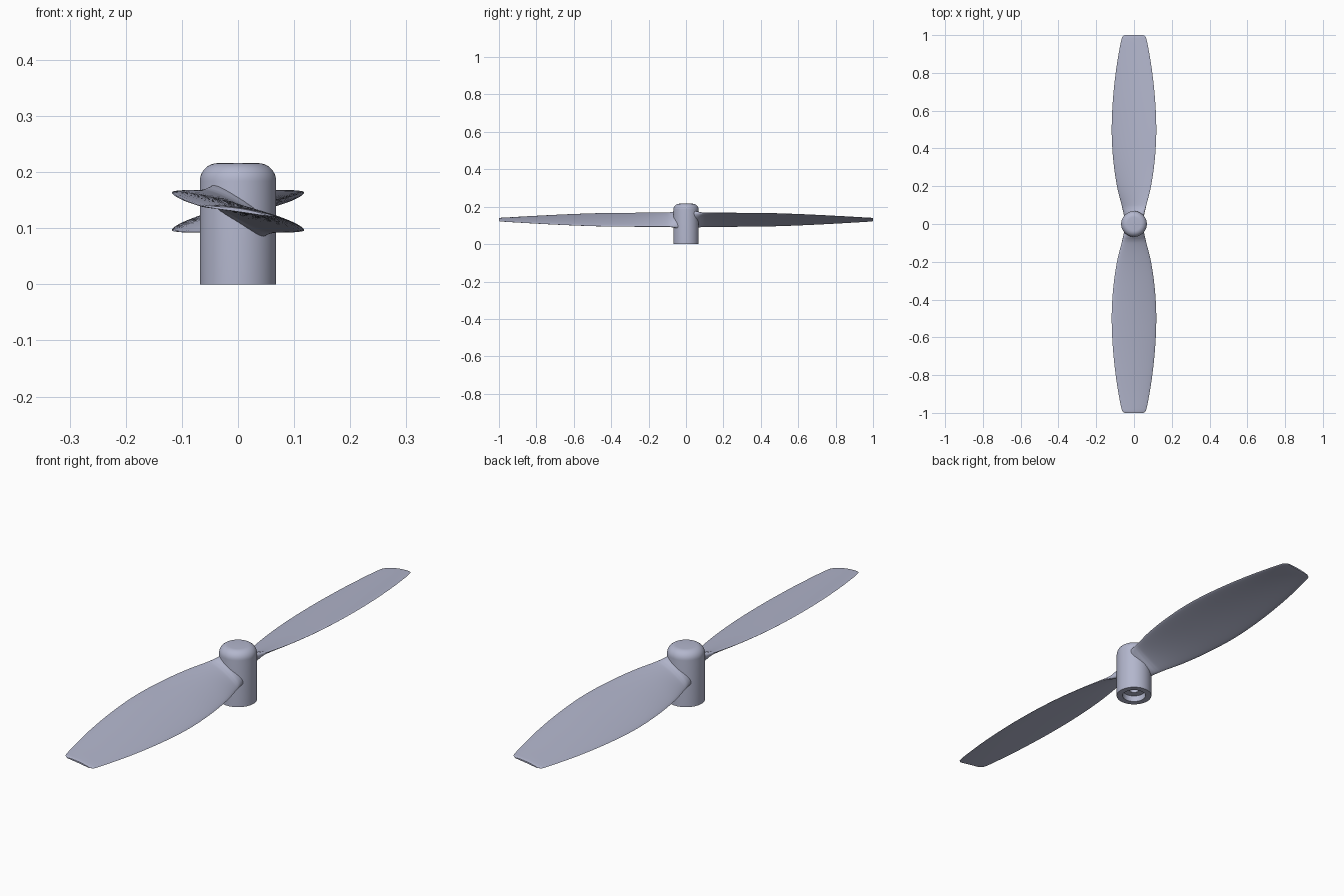
import bpy, bmesh, math

if "Cube" in bpy.data.objects:
    bpy.data.objects.remove(bpy.data.objects["Cube"], do_unlink=True)

# One blue-grey plastic for the whole propeller
mat = bpy.data.materials.new("blue_grey_plastic")
mat.use_nodes = True
COLOUR = (0.45, 0.47, 0.61, 1)
mat.diffuse_color = COLOUR
bsdf = next(n for n in mat.node_tree.nodes if n.type == 'BSDF_PRINCIPLED')
bsdf.inputs["Base Color"].default_value = COLOUR


def finish(bm, name, angle):
    bmesh.ops.remove_doubles(bm, verts=bm.verts, dist=1e-5)
    bmesh.ops.recalc_face_normals(bm, faces=bm.faces)
    mesh = bpy.data.meshes.new(name)
    bm.to_mesh(mesh)
    bm.free()
    mesh.materials.append(mat)
    obj = bpy.data.objects.new(name, mesh)
    bpy.context.collection.objects.link(obj)
    bpy.ops.object.select_all(action='DESELECT')
    obj.select_set(True)
    bpy.context.view_layer.objects.active = obj
    bpy.ops.object.shade_smooth_by_angle(angle=math.radians(angle))
    return obj


def station(t):
    """Smoothly interpolated blade station at parameter t."""
    i = min(int(t), len(STATIONS) - 2)
    f = t - i
    p = [STATIONS[max(0, min(len(STATIONS) - 1, i + k))] for k in (-1, 0, 1, 2)]
    return [b + 0.5 * f * (c - a + f * (2 * a - 5 * b + 4 * c - d + f * (3 * (b - c) + d - a)))
            for a, b, c, d in zip(*p)]


# Hub: lathed profile (radius, height) with rounded top, recess and blind bore
R, H, FILLET = 0.068, 0.216, 0.032
profile = [(0, 0.15), (0.018, 0.15), (0.018, 0.025), (0.045, 0.025), (0.045, 0), (R, 0)]
for k in range(9):
    a = math.radians(90 * k / 8)
    profile.append((R - FILLET + FILLET * math.cos(a), H - FILLET + FILLET * math.sin(a)))
profile.append((0, H))
bm = bmesh.new()
verts = [bm.verts.new((r, 0, z)) for r, z in profile]
edges = [bm.edges.new(pair) for pair in zip(verts, verts[1:])]
bmesh.ops.spin(bm, geom=verts + edges, cent=(0, 0, 0), axis=(0, 0, 1),
               angle=math.tau, steps=64, use_duplicate=False)
finish(bm, "hub", 35)

# Blade stations: radius, half chord, half rise across the chord, half thickness
STATIONS = [
    (0.040, 0.052, 0.034, 0.034),
    (0.068, 0.058, 0.036, 0.022),
    (0.085, 0.062, 0.037, 0.014),
    (0.110, 0.068, 0.037, 0.010),
    (0.200, 0.090, 0.037, 0.0085),
    (0.330, 0.109, 0.036, 0.008),
    (0.480, 0.118, 0.034, 0.0075),
    (0.640, 0.113, 0.028, 0.007),
    (0.800, 0.097, 0.020, 0.006),
    (0.920, 0.078, 0.013, 0.005),
    (0.970, 0.068, 0.010, 0.0045),
    (0.990, 0.062, 0.009, 0.004),
    (1.000, 0.050, 0.007, 0.003),
]
SIDES, STEPS = 32, 5
bm = bmesh.new()
rings = []
for s in range((len(STATIONS) - 1) * STEPS + 1):
    r, chord, rise, thick = station(s / STEPS)
    ring = []
    for k in range(SIDES):
        a = math.tau * k / SIDES
        u = math.cos(a)
        camber = 0.05 * chord * (1 - u * u)
        z = 0.13 - rise * u + thick * math.sin(a) + camber
        ring.append(bm.verts.new((chord * u, -r, z)))
    rings.append(ring)
for a, b in zip(rings, rings[1:]):
    for k in range(SIDES):
        n = (k + 1) % SIDES
        bm.faces.new((a[k], a[n], b[n], b[k]))
bm.faces.new(rings[0])
bm.faces.new(rings[-1])
front_blade = finish(bm, "front_blade", 50)

# Opposite blade: the same shape turned half a revolution
back_blade = bpy.data.objects.new("back_blade", front_blade.data)
back_blade.rotation_euler.z = math.pi
bpy.context.collection.objects.link(back_blade)
